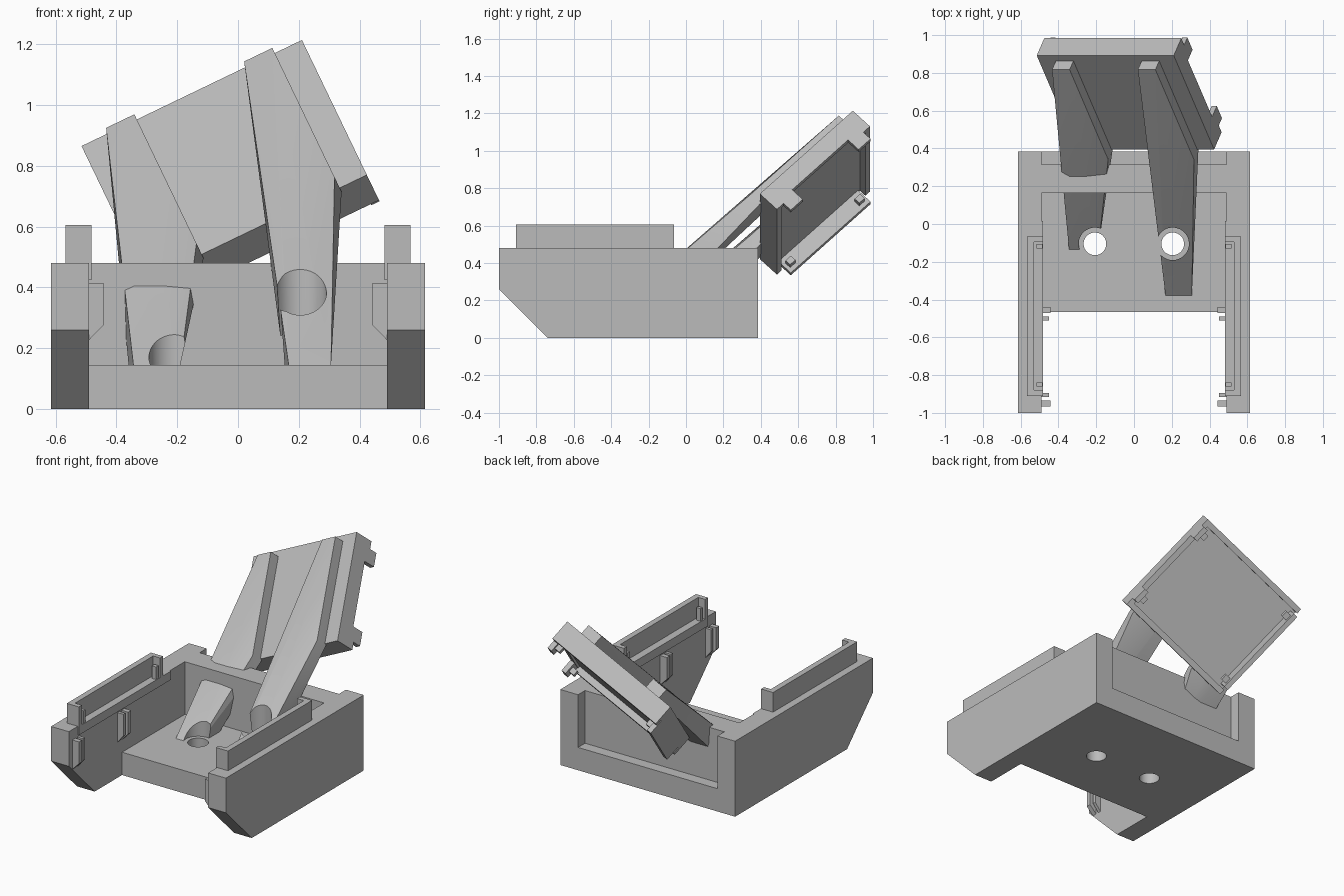
import bpy, bmesh, math
from mathutils import Vector, Matrix

if "Cube" in bpy.data.objects:
    bpy.data.objects.remove(bpy.data.objects["Cube"])

grey = bpy.data.materials.new("light_grey")
grey.diffuse_color = (0.5, 0.5, 0.5, 1)
grey.use_nodes = True
grey.node_tree.nodes["Principled BSDF"].inputs["Base Color"].default_value = grey.diffuse_color


def finish(bm, name):
    bmesh.ops.recalc_face_normals(bm, faces=bm.faces)
    me = bpy.data.meshes.new(name)
    bm.to_mesh(me)
    bm.free()
    me.materials.append(grey)
    ob = bpy.data.objects.new(name, me)
    bpy.context.collection.objects.link(ob)
    return ob


def add_box(bm, x, y, z, mat=None):
    lo, hi = Vector((x[0], y[0], z[0])), Vector((x[1], y[1], z[1]))
    m = Matrix.Translation((lo + hi) / 2) @ Matrix.Diagonal((hi - lo).to_4d())
    bmesh.ops.create_cube(bm, size=1, matrix=(mat or Matrix()) @ m)


def boxes(name, parts, mat=None):
    bm = bmesh.new()
    for p in parts:
        add_box(bm, *p, mat=mat)
    return finish(bm, name)


def prism(name, pts, offset):
    """Extrude a closed outline along the offset vector."""
    bm = bmesh.new()
    f = bm.faces.new([bm.verts.new(p) for p in pts])
    new = bmesh.ops.extrude_face_region(bm, geom=[f])["geom"]
    bmesh.ops.translate(bm, vec=offset, verts=[v for v in new if isinstance(v, bmesh.types.BMVert)])
    return finish(bm, name)


def bore(ob, x, y, r, z0, z1):
    """Cut a vertical round hole."""
    bm = bmesh.new()
    bmesh.ops.create_cone(bm, cap_ends=True, segments=48, radius1=r, radius2=r, depth=z1 - z0,
                          matrix=Matrix.Translation((x, y, (z0 + z1) / 2)))
    cutter = finish(bm, "bore_cutter")
    cutter.hide_render = True
    mod = ob.modifiers.new("bore", 'BOOLEAN')
    mod.operation, mod.solver, mod.object = 'DIFFERENCE', 'EXACT', cutter
    bpy.context.view_layer.objects.active = ob
    bpy.ops.object.modifier_apply(modifier=mod.name)
    bpy.data.objects.remove(cutter)


# Floor with two screw holes, and the back wall standing in front of a rear recess
HOLES = ((-0.207, -0.105), (0.205, -0.105))
floor = boxes("floor", [((-0.49, 0.49), (-0.465, 0.385), (0, 0.145))])
for hx, hy in HOLES:
    bore(floor, hx, hy, 0.06, -0.1, 0.3)
boxes("back_wall", [((-0.495, 0.495), (0.165, 0.315), (0.145, 0.48))])

for s, side in ((-1, "left"), (1, "right")):
    # Side wall with a sloped nose
    prof = [(-1, 0.26), (-0.74, 0), (0.385, 0), (0.385, 0.48), (-1, 0.48)]
    prism(side + "_side_wall", [(s * 0.49, y, z) for y, z in prof], (s * 0.125, 0, 0))

    # Rail on top of the wall: outer strip, end caps, inner lip and two pegs
    def sx(a, b):
        return tuple(sorted((s * a, s * b)))
    boxes(side + "_rail", [
        (sx(0.53, 0.567), (-0.91, -0.065), (0.46, 0.605)),
        (sx(0.482, 0.535), (-0.91, -0.88), (0.46, 0.605)),
        (sx(0.482, 0.535), (-0.095, -0.065), (0.46, 0.605)),
        (sx(0.482, 0.495), (-0.91, 0.015), (0.425, 0.48)),
        (sx(0.485, 0.515), (-0.13, -0.105), (0.47, 0.56)),
        (sx(0.485, 0.515), (-0.86, -0.84), (0.47, 0.56))])

    # Tapered clips on the inner face
    clip = [(0.5, 0.414), (0.443, 0.414), (0.443, 0.275), (0.49, 0.227), (0.5, 0.227)]
    for i, (y, w, inset) in enumerate(((-0.47, 0.03, 0), (-0.51, 0.02, 0.007),
                                       (-0.915, 0.02, 0.007), (-0.965, 0.03, 0))):
        prism(f"{side}_clip_{i}", [(s * max(x, 0.443 + inset), y, z) for x, z in clip], (0, w, 0))

# Tilted panel frame: u across, v down the slope, w into the back
U = Vector((0.9, 0, 0.433)).normalized()
V = Vector((0.304, -0.71, -0.634)).normalized()
W = U.cross(V).normalized()
V = W.cross(U)
P = Matrix.Translation((-0.515, 0.892, 0.865)) @ Matrix((U, V, W)).transposed().to_4x4()
L, H = 0.805, 0.70
boxes("tilted_panel", [
    ((0, L), (0, H), (0, 0.09)),
    ((L - 0.035, L), (0, H), (0, 0.105)),
    ((0, L), (0, 0.035), (0, 0.13)),
    ((0, L), (H - 0.035, H), (0, 0.13)),
    ((0, 0.03), (0.05, 0.65), (0, 0.185)),
    ((L - 0.03, L), (0.05, 0.14), (0, 0.185)),
    ((L - 0.03, L), (0.56, 0.65), (0, 0.185)),
    ((L - 0.03, L), (0, 0.14), (0, 0.13)),
    ((L - 0.03, L), (0.56, H), (0, 0.13))], P)
boxes("panel_pegs", [((u, u + 0.04), (v, v + 0.04), (0.125, 0.16))
                     for u in (0.025, L - 0.065) for v in (0.07, 0.59)], P)

# Support arms: hull between a raised strip on the panel and a foot on the floor
ARMS = (("left_arm", 0.099, (-0.344, -0.19), (-0.36, -0.19), (-0.135, 0.09), HOLES[0]),
        ("right_arm", 0.603, (0.167, 0.306), (0.152, 0.306), (-0.38, -0.15), HOLES[1]))
for name, u, front, rear, ys, hole in ARMS:
    bm = bmesh.new()
    for a in (u, u + 0.103):
        for v in (0.04, 0.71):
            for w in (-0.066, 0.01):
                bm.verts.new(P @ Vector((a, v, w)))
    for xs, y in ((front, ys[0]), (rear, ys[1])):
        for x in xs:
            bm.verts.new((x, y, 0.144))
    hull = bmesh.ops.convex_hull(bm, input=bm.verts)
    loose = [g for g in hull["geom_interior"] if isinstance(g, bmesh.types.BMVert)]
    bmesh.ops.delete(bm, geom=loose, context='VERTS')
    arm = finish(bm, name)
    bore(arm, *hole, 0.086, 0.1, 0.8)

# Smooth the bores, keep the hard edges
for ob in bpy.context.scene.objects:
    ob.select_set(True)
    bpy.context.view_layer.objects.active = ob
bpy.ops.object.shade_smooth_by_angle(angle=math.radians(25))
